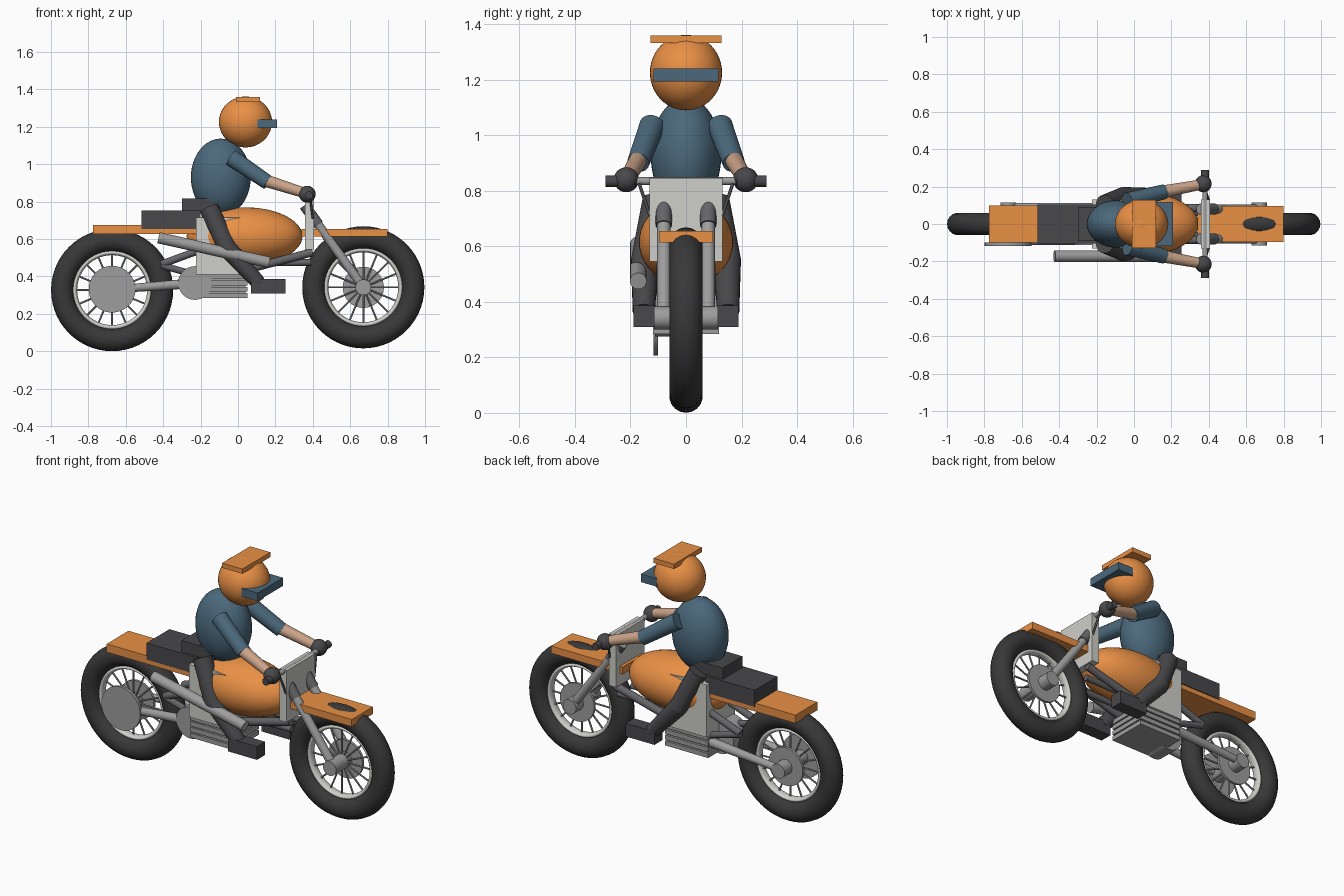
import bpy, math
from mathutils import Vector

if "Cube" in bpy.data.objects:
    bpy.data.objects.remove(bpy.data.objects["Cube"])


def material(name, rgb):
    m = bpy.data.materials.new(name)
    m.diffuse_color = (*rgb, 1)
    m.use_nodes = True
    m.node_tree.nodes["Principled BSDF"].inputs["Base Color"].default_value = m.diffuse_color
    return m


ORANGE = material("orange", (0.82, 0.28, 0.06))
BLUE = material("slate_blue", (0.07, 0.14, 0.2))
SKIN = material("skin", (0.6, 0.37, 0.25))
RUBBER = material("rubber", (0.04, 0.04, 0.04))
DARK = material("dark_grey", (0.065, 0.065, 0.07))
FRAME = material("frame_grey", (0.13, 0.13, 0.14))
STEEL = material("steel", (0.34, 0.34, 0.34))
WHITE = material("pale_grey", (0.62, 0.62, 0.59))


def finish(name, mat, smooth=True):
    ob = bpy.context.object
    ob.name = name
    ob.data.materials.append(mat)
    bpy.ops.object.transform_apply(location=False, rotation=True, scale=True)
    if smooth:
        bpy.ops.object.shade_smooth_by_angle(angle=math.radians(40))
    return ob


def box(name, x, y, z, mat):
    """Box from (min, max) ranges."""
    bpy.ops.mesh.primitive_cube_add(size=1, location=[(a + b) / 2 for a, b in (x, y, z)])
    bpy.context.object.scale = [b - a for a, b in (x, y, z)]
    return finish(name, mat, False)


def ball(name, centre, radii, mat):
    bpy.ops.mesh.primitive_uv_sphere_add(segments=40, ring_count=24, radius=1, location=centre)
    bpy.context.object.scale = radii
    return finish(name, mat)


def rod(name, a, b, r, mat, r2=None, sides=24):
    """Round bar, optionally tapered, between two points."""
    a, b = Vector(a), Vector(b)
    d = b - a
    bpy.ops.mesh.primitive_cone_add(vertices=sides, radius1=r, radius2=r if r2 is None else r2,
                                    depth=d.length, location=(a + b) / 2)
    bpy.context.object.rotation_euler = d.to_track_quat('Z', 'Y').to_euler()
    return finish(name, mat)


def ring(name, centre, major, minor, mat, widen=1):
    bpy.ops.mesh.primitive_torus_add(major_radius=major, minor_radius=minor, major_segments=56,
                                     minor_segments=18, location=centre,
                                     rotation=(math.pi / 2, 0, 0))
    bpy.context.object.scale.z = widen
    return finish(name, mat)


# wheels
for end, x, z in (("front", 0.67, 0.342), ("rear", -0.673, 0.327)):
    ring(end + "_tyre", (x, 0, z), 0.266, 0.0605, RUBBER)
    ring(end + "_rim", (x, 0, z), 0.2, 0.013, WHITE, 2)
    rod(end + "_hub", (x, -0.115, z), (x, 0.115, z), 0.042, STEEL, sides=32)
    rod(end + "_brake_disc", (x, 0.03, z), (x, 0.045, z), 0.11, STEEL, sides=48)
    spokes = []
    for i in range(16):
        t = math.tau * i / 16
        c, s = math.cos(t), math.sin(t)
        spokes.append(rod("spoke", (x + 0.03 * c, 0, z + 0.03 * s),
                          (x + 0.2 * c, 0, z + 0.2 * s), 0.005, STEEL, sides=8))
    bpy.ops.object.select_all(action='DESELECT')
    for o in spokes:
        o.select_set(True)
    bpy.context.view_layer.objects.active = spokes[0]
    bpy.ops.object.join()
    spokes[0].name = end + "_spokes"
rod("rear_sprocket", (-0.673, -0.117, 0.332), (-0.673, -0.1, 0.332), 0.125, STEEL, sides=48)

# bodywork
box("front_fender", (0.34, 0.80), (-0.097, 0.097), (0.613, 0.655), ORANGE)
box("rear_fender", (-0.775, -0.2), (-0.1, 0.1), (0.627, 0.675), ORANGE)
box("seat", (-0.515, -0.2), (-0.105, 0.105), (0.655, 0.752), DARK)
box("seat_hump", (-0.30, -0.10), (-0.09, 0.09), (0.75, 0.818), DARK)
ball("fuel_tank", (0.035, 0, 0.615), (0.31, 0.17, 0.155), ORANGE)
box("side_cover", (-0.225, 0.012), (-0.131, 0.131), (0.41, 0.715), WHITE)
box("front_plate", (0.358, 0.405), (-0.131, 0.131), (0.545, 0.846), WHITE)

# engine
box("engine_block", (-0.21, 0.04), (-0.105, 0.105), (0.29, 0.42), STEEL)
for i in range(4):
    z = 0.285 + i * 0.034
    box(f"engine_fin_{i + 1}", (-0.225, 0.052), (-0.118, 0.118), (z, z + 0.026), STEEL)
rod("clutch_cover", (-0.23, -0.112, 0.365), (-0.23, 0.02, 0.365), 0.09, STEEL, sides=40)

# exhaust
rod("exhaust_pipe", (-0.425, -0.172, 0.607), (0.167, -0.172, 0.475), 0.03, STEEL, sides=32)

# handlebar
rod("handlebar", (0.38, -0.19, 0.835), (0.38, 0.19, 0.835), 0.014, STEEL)

# paired parts
for side, s in (("right", -1), ("left", 1)):
    def pair(name, a, b, r, mat, r2=None):
        return rod(f"{side}_{name}", (a[0], s * a[1], a[2]), (b[0], s * b[1], b[2]), r, mat, r2)

    # fork, grips and cables
    pair("fork", (0.355, 0.08, 0.78), (0.67, 0.08, 0.342), 0.024, STEEL)
    pair("fork_sleeve", (0.355, 0.08, 0.78), (0.43, 0.08, 0.676), 0.029, FRAME)
    pair("grip", (0.38, 0.18, 0.835), (0.38, 0.29, 0.835), 0.021, DARK)
    pair("cable", (0.385, 0.17, 0.83), (0.4, 0.13, 0.71), 0.006, DARK)
    # frame
    pair("swingarm", (-0.22, 0.085, 0.365), (-0.673, 0.092, 0.33), 0.027, STEEL, 0.02)
    pair("upper_subframe", (-0.18, 0.085, 0.55), (-0.41, 0.085, 0.465), 0.02, FRAME)
    pair("lower_subframe", (-0.41, 0.085, 0.46), (-0.2, 0.085, 0.40), 0.018, FRAME)
    pair("front_frame", (0.0, 0.085, 0.425), (0.40, 0.085, 0.53), 0.022, FRAME)
    pair("lower_front_frame", (0.0, 0.06, 0.47), (0.39, 0.06, 0.475), 0.018, FRAME)
    # rider arms
    pair("upper_arm", (-0.035, 0.122, 1.035), (0.16, 0.172, 0.902), 0.046, BLUE, 0.04)
    pair("forearm", (0.13, 0.168, 0.918), (0.37, 0.213, 0.842), 0.034, SKIN, 0.027)
    ball(f"{side}_glove", (0.37, s * 0.215, 0.84), (0.045,) * 3, DARK)
    # rider legs
    pair("thigh", (-0.155, 0.105, 0.765), (-0.055, 0.148, 0.55), 0.052, DARK, 0.05)
    ball(f"{side}_knee", (-0.055, s * 0.148, 0.55), (0.05,) * 3, DARK)
    pair("shin", (-0.055, 0.148, 0.55), (0.11, 0.152, 0.365), 0.05, DARK, 0.04)
    y = sorted((s * 0.115, s * 0.19))
    box(f"{side}_boot", (0.07, 0.255), y, (0.31, 0.387), DARK)

# rider body and helmet
ball("torso", (-0.092, 0, 0.93), (0.16, 0.127, 0.207), BLUE)
ball("helmet", (0.04, 0, 1.226), (0.142, 0.13, 0.136), ORANGE)
box("helmet_peak", (-0.012, 0.118), (-0.128, 0.128), (1.332, 1.36), ORANGE)
box("visor", (0.105, 0.208), (-0.117, 0.117), (1.193, 1.24), BLUE)
